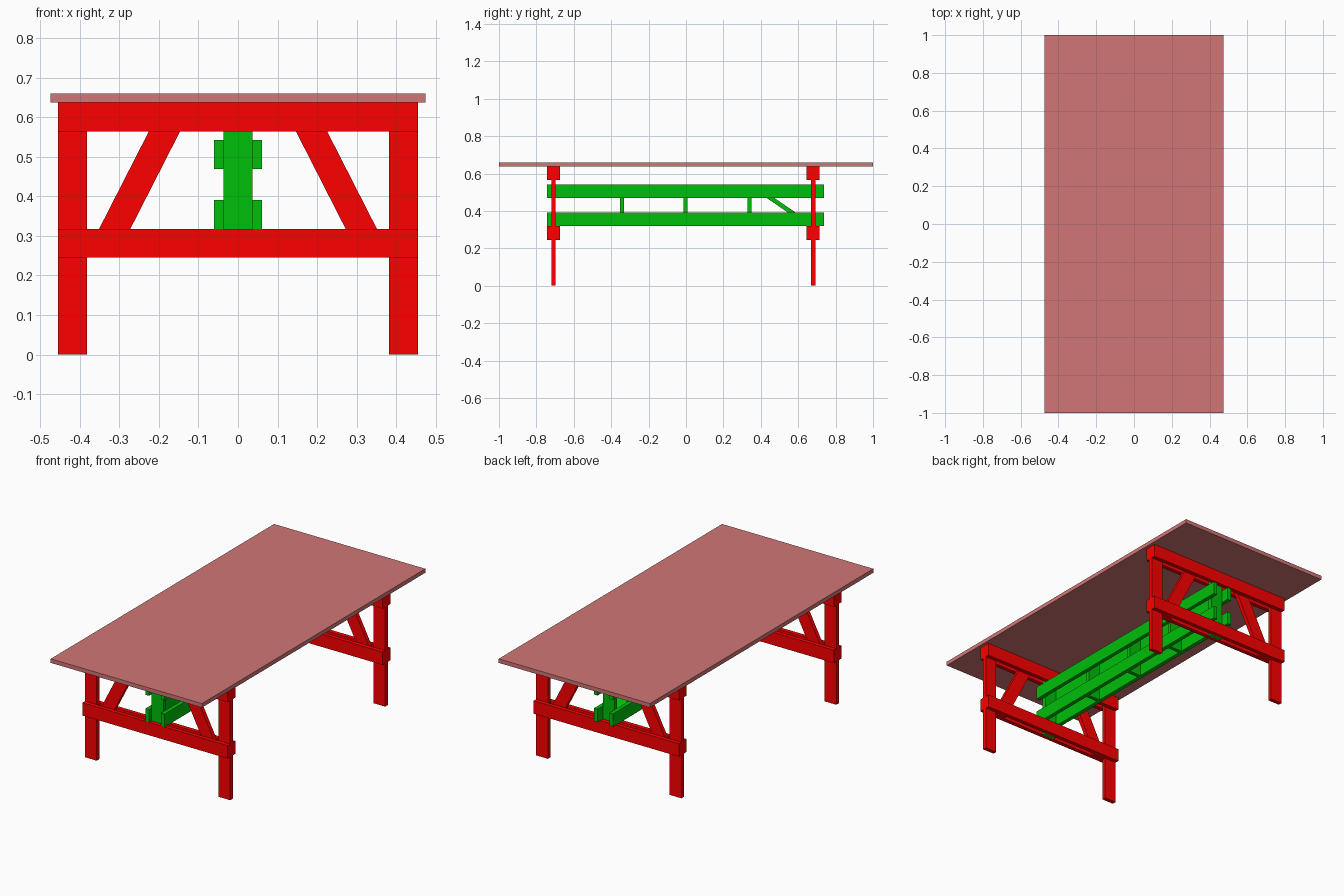
import bpy, bmesh

if "Cube" in bpy.data.objects:
    bpy.data.objects.remove(bpy.data.objects["Cube"])


def material(name, rgb):
    m = bpy.data.materials.new(name)
    m.diffuse_color = (*rgb, 1)
    m.use_nodes = True
    m.node_tree.nodes["Principled BSDF"].inputs["Base Color"].default_value = m.diffuse_color
    return m


RED = material("red_paint", (1.0, 0.0, 0.0))
GREEN = material("green_paint", (0.0, 0.52, 0.003))
TOP = material("top_paint", (0.64, 0.18, 0.18))


def prism(name, profile, axis, a, b, mat):
    """Extrude a 2D profile along x (profile is y,z) or y (profile is x,z)."""
    bm = bmesh.new()
    place = (lambda p, d: (d, *p)) if axis == "x" else (lambda p, d: (p[0], d, p[1]))
    lo = [bm.verts.new(place(p, a)) for p in profile]
    hi = [bm.verts.new(place(p, b)) for p in profile]
    n = len(profile)
    bm.faces.new(lo)
    bm.faces.new(hi[::-1])
    for i in range(n):
        j = (i + 1) % n
        bm.faces.new((lo[i], hi[i], hi[j], lo[j]))
    bmesh.ops.recalc_face_normals(bm, faces=bm.faces)
    me = bpy.data.meshes.new(name)
    bm.to_mesh(me)
    bm.free()
    me.materials.append(mat)
    ob = bpy.data.objects.new(name, me)
    bpy.context.collection.objects.link(ob)
    return ob


def board(name, x, y, z, mat):
    rect = [(x[0], z[0]), (x[1], z[0]), (x[1], z[1]), (x[0], z[1])]
    return prism(name, rect, "y", y[0], y[1], mat)


T = 0.023            # board thickness
H = T / 2
Z_LOW = (0.245, 0.318)
Z_HIGH = (0.564, 0.637)

# table top
board("table_top", (-0.474, 0.474), (-1, 1), (0.637, 0.660), TOP)

# two trestles
for end, yc in (("front", -0.708), ("back", 0.680)):
    core = (yc - H, yc + H)
    for side, s in (("left", -1), ("right", 1)):
        board(f"{end}_{side}_leg", sorted((s * 0.382, s * 0.455)), core, (0, 0.637), RED)
        # slanted brace running up between the paired rails
        brace = [(-0.388, 0.245), (-0.309, 0.245), (-0.109, 0.637), (-0.188, 0.637)]
        prism(f"{end}_{side}_brace", [(-s * x, z) for x, z in brace], "y", *core, RED)
    # rails sandwich the legs
    for level, z in (("lower", Z_LOW), ("upper", Z_HIGH)):
        board(f"{end}_{level}_outer_rail", (-0.455, 0.455), (yc - H - T, yc - H), z, RED)
        board(f"{end}_{level}_inner_rail", (-0.455, 0.455), (yc + H, yc + H + T), z, RED)
    # centre post carrying the stretcher
    board(f"{end}_centre_post", (-0.037, 0.037), core, (0.245, 0.637), GREEN)

# paired stretcher beams
for level, z in (("lower", (0.318, 0.391)), ("upper", (0.469, 0.542))):
    for side, s in (("left", -1), ("right", 1)):
        board(f"{level}_{side}_stretcher", sorted((s * 0.037, s * 0.060)),
              (-0.743, 0.739), z, GREEN)

# spacers between the beams
for i, y in enumerate((-0.343, -0.002, 0.340)):
    board(f"stretcher_spacer_{i + 1}", (-0.037, 0.037), (y - 0.011, y + 0.011), (0.318, 0.542), GREEN)

# single diagonal in the last bay
prism("stretcher_diagonal", [(0.351, 0.542), (0.351, 0.524), (0.652, 0.318), (0.6685, 0.318), (0.6685, 0.335), (0.366, 0.542)],
      "x", -0.037, 0.037, GREEN)
